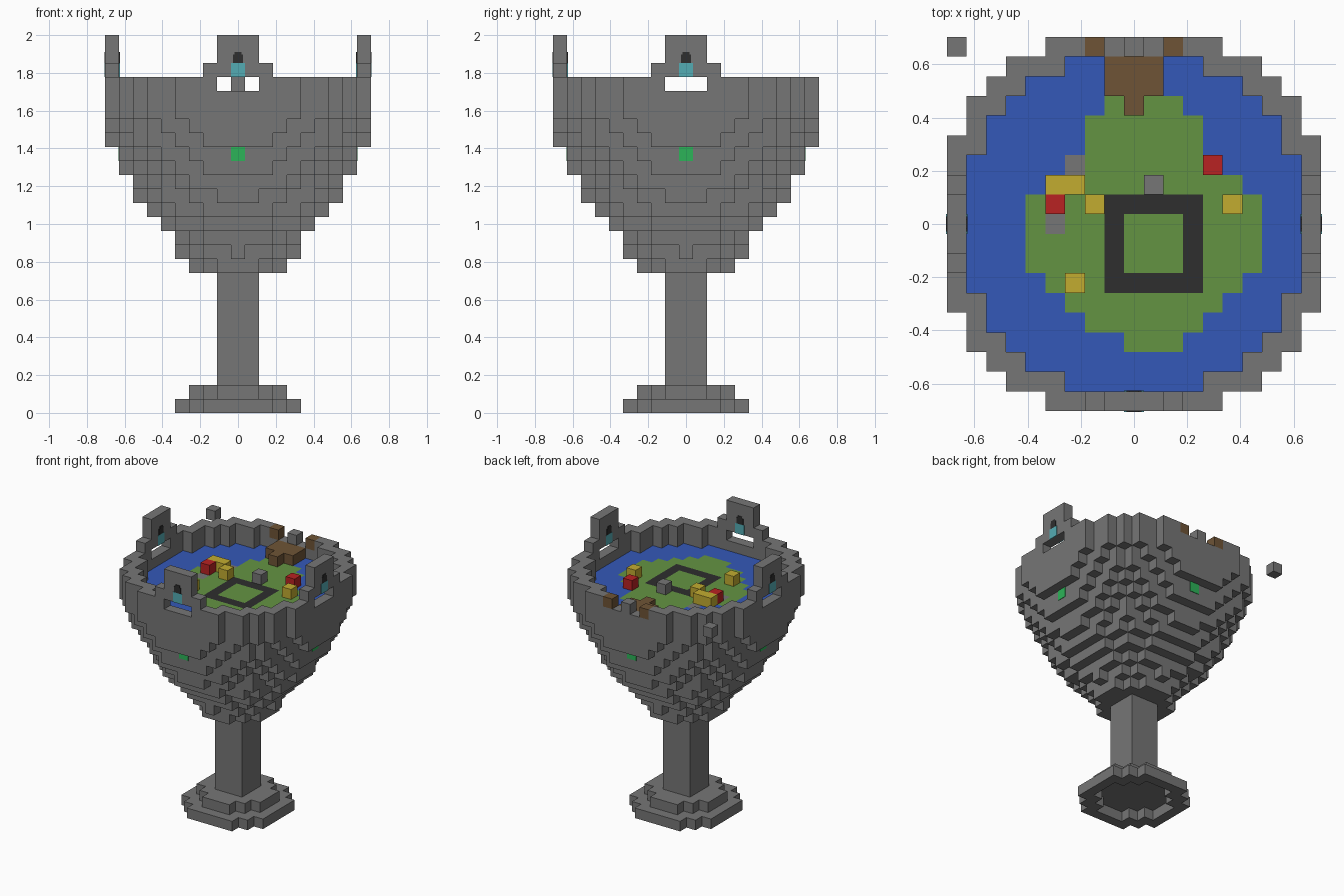
import bpy, bmesh
from mathutils import Matrix, Vector

if "Cube" in bpy.data.objects:
    bpy.data.objects.remove(bpy.data.objects["Cube"])

V = 2 / 27      # edge of one block
FLOOR = 21      # block layer of the lake and island
RIM_TOP = 24


def material(name, *rgb):
    lin = [((c / 255 + 0.055) / 1.055) ** 2.4 for c in rgb] + [1]
    m = bpy.data.materials.new(name)
    m.use_nodes = True
    m.diffuse_color = lin
    m.node_tree.nodes["Principled BSDF"].inputs["Base Color"].default_value = lin
    return m


stone = material("stone_grey", 118, 118, 118)
water = material("water_blue", 52, 88, 184)
grass = material("grass_green", 100, 148, 66)
coal = material("wall_black", 46, 46, 46)
wood = material("wood_brown", 110, 84, 54)
gold = material("gold_yellow", 194, 172, 48)
red = material("roof_red", 184, 34, 34)
cyan = material("window_cyan", 84, 172, 180)
gem = material("gem_green", 44, 180, 88)


def add_object(name, bm, mats):
    mesh = bpy.data.meshes.new(name)
    bm.to_mesh(mesh)
    bm.free()
    for m in mats:
        mesh.materials.append(m)
    bpy.context.collection.objects.link(bpy.data.objects.new(name, mesh))


def blocks(name, cells, paint):
    """Join blocks into one skin; paint is a material or a rule (x, y) -> material."""
    cells, mats, bm = set(cells), [], bmesh.new()
    rule = paint if callable(paint) else lambda x, y: paint
    for c in sorted(cells):
        mat = rule(c[0], c[1])
        if mat not in mats:
            mats.append(mat)
        centre = Vector(c) + Vector((0, 0, 0.5))
        for axis in range(3):
            for sign in (-1, 1):
                n = Vector([sign * (i == axis) for i in range(3)])
                if tuple(int(a + b) for a, b in zip(c, n)) in cells:
                    continue
                u = Vector([float(i == (axis + 1) % 3) for i in range(3)])
                w = n.cross(u)
                quad = [(centre + (n + a * u + b * w) / 2) * V
                        for a, b in ((-1, -1), (1, -1), (1, 1), (-1, 1))]
                bm.faces.new([bm.verts.new(p) for p in quad]).material_index = mats.index(mat)
    bmesh.ops.remove_doubles(bm, verts=bm.verts, dist=V / 100)
    add_object(name, bm, mats)


def plate(name, side, u, depth, z, width, height, mat):
    """Thin painted plate on a wall facing one of the four sides."""
    x, y = side(u, depth)
    sx, sy = (abs(s) for s in side(width, 0.1))
    bm = bmesh.new()
    bmesh.ops.create_cube(bm, size=V, matrix=Matrix.Translation(Vector((x, y, z)) * V)
                          @ Matrix.Diagonal((sx, sy, height, 1)))
    add_object(name, bm, [mat])


def disc(limit, k, hole=-1):
    """Cells of a round layer, limits given as squared radii."""
    r = range(-9, 10)
    return {(x, y, k) for x in r for y in r if hole < x * x + y * y <= limit}


SIDES = {
    "front": lambda u, d: (u, -d),
    "left": lambda u, d: (d, u),
    "right": lambda u, d: (-d, u),
    "back": lambda u, d: (u, d),
}
LAKE = 77
OUTER = 103

# Foot and stem
blocks("foot", disc(20, 0, hole=10) | disc(10, 1), stone)
blocks("stem", [(x, y, k) for x in (-1, 0, 1) for y in (-1, 0, 1) for k in range(2, 10)], stone)

# Bowl: squared radius grows evenly with height
bowl = set()
for k in range(10, FLOOR):
    bowl |= disc(max(10, 86.2 + 8.75 * (k - 19)), k)
blocks("bowl", bowl, stone)

# Rim wall with a gate on each side
rim = set()
for k in range(FLOOR, RIM_TOP):
    rim |= disc(OUTER, k, hole=LAKE)
for side_name, side in SIDES.items():
    gate = 2 if side_name == "back" else 1
    rim -= {(*side(u, 9), RIM_TOP - 1) for u in range(-gate, gate + 1)}
blocks("rim_wall", rim, stone)

# Towers over three of the gates, with windows on both faces
for side_name, side in SIDES.items():
    plate(side_name + "_gem", side, 0, 8.5, 18.5, 1, 1, gem)
    if side_name == "back":
        continue
    tower = {(*side(u, 9), RIM_TOP) for u in range(-2, 3)}
    tower |= {(*side(u, 9), k) for u in (-1, 0, 1) for k in (RIM_TOP + 1, RIM_TOP + 2)}
    blocks(side_name + "_tower", tower, stone)
    for face, depth in (("outer", 9.5), ("inner", 8.5)):
        name = f"{side_name}_{face}_window"
        plate(name, side, 0, depth, RIM_TOP + 0.5, 1, 1, cyan)
        plate(name + "_arch", side, 0, depth, RIM_TOP + 1.3, 0.74, 0.6, coal)
        plate(name + "_arch_top", side, 0, depth, RIM_TOP + 1.7, 0.5, 0.2, coal)

# Lake floor with the island, painted by cell
island = {6: (-1, 2), 5: (-2, 3), 4: (-2, 3), 3: (-2, 3), 2: (-4, 5), 1: (-5, 6), 0: (-5, 6),
          -1: (-5, 6), -2: (-5, 6), -3: (-4, 5), -4: (-3, 4), -5: (-2, 3), -6: (0, 2)}


def floor_paint(x, y):
    if (x, y) in ((-3, 3), (-4, 0)):
        return stone
    if max(abs(x - 1), abs(y + 1)) == 2:
        return coal
    low, high = island.get(y, (1, 0))
    return grass if low <= x <= high else water


blocks("lake_and_island", disc(LAKE, FLOOR), floor_paint)

# Small buildings standing on the island
TOP = FLOOR + 1
for name, spots, mat in (
        ("gold_house", ((-4, 2), (-3, 2)), gold), ("gold_hut_west", ((-2, 1),), gold),
        ("gold_hut_east", ((5, 1),), gold), ("gold_hut_south", ((-3, -3),), gold),
        ("red_hut_west", ((-4, 1),), red), ("red_hut_east", ((4, 3),), red),
        ("stone_block", ((1, 2),), stone)):
    blocks(name, [(x, y, TOP) for x, y in spots], mat)

# Wooden bridge, gate posts and the loose floating block
blocks("bridge", [(x, y, TOP) for x in (-1, 0, 1) for y in (7, 8)] + [(0, 6, TOP)], wood)
for name, x, mat in (("gate_post_right", -2, wood), ("gate_post_left", 2, wood),
                     ("gate_pillar", 0, stone)):
    blocks(name, [(x, 9, RIM_TOP - 1)], mat)
blocks("floating_block", [(-9, 9, RIM_TOP - 1)], stone)
